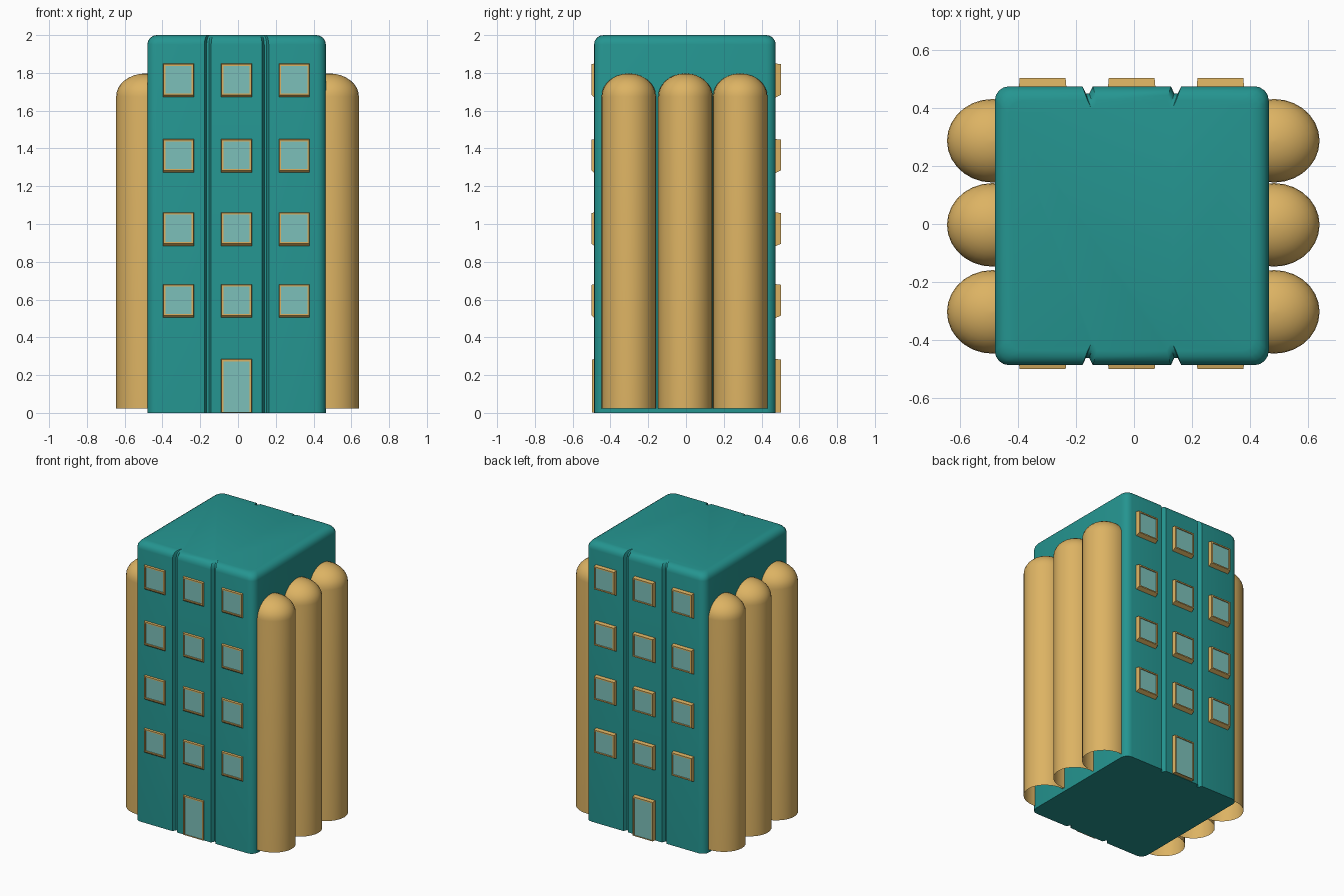
import bpy, bmesh, math

if "Cube" in bpy.data.objects:
    bpy.data.objects.remove(bpy.data.objects["Cube"])


def material(name, rgb):
    m = bpy.data.materials.new(name)
    m.diffuse_color = (*rgb, 1)
    m.use_nodes = True
    m.node_tree.nodes["Principled BSDF"].inputs["Base Color"].default_value = m.diffuse_color
    return m


TEAL = material("teal wall", (0.018, 0.30, 0.28))
TAN = material("warm tan", (0.72, 0.45, 0.125))
GLASS = material("pale teal glass", (0.20, 0.53, 0.49))


def loft(name, rings, mat, cap_start=False, cap_end=False, smooth=None):
    """Skin a list of equal-length closed rings."""
    bm = bmesh.new()
    loops = [[bm.verts.new(p) for p in ring] for ring in rings]
    n = len(loops[0])
    for a, b in zip(loops, loops[1:]):
        for i in range(n):
            j = (i + 1) % n
            bm.faces.new((a[i], a[j], b[j], b[i]))
    if cap_start:
        bm.faces.new(loops[0][::-1])
    if cap_end:
        bm.faces.new(loops[-1])
    bmesh.ops.recalc_face_normals(bm, faces=bm.faces)
    me = bpy.data.meshes.new(name)
    bm.to_mesh(me)
    bm.free()
    me.materials.append(mat)
    ob = bpy.data.objects.new(name, me)
    bpy.context.collection.objects.link(ob)
    if smooth:
        bpy.ops.object.select_all(action='DESELECT')
        ob.select_set(True)
        bpy.context.view_layer.objects.active = ob
        bpy.ops.object.shade_smooth_by_angle(angle=math.radians(smooth))
    return ob


# Tower body: rounded plan with two grooves on front and back, rounded roof edge
CX, CY, HX, HY, R = -0.0075, -0.006, 0.4725, 0.481, 0.05


def corner(sx, sy, start):
    return [(CX + sx * (HX - R) + R * math.cos(math.radians(start + 22.5 * k)),
             CY + sy * (HY - R) + R * math.sin(math.radians(start + 22.5 * k)))
            for k in range(5)]


def grooves(sy):
    pts = []
    for gx in (-0.16, 0.145):
        for dx, depth in ((-0.018, 0), (-0.006, 0.025), (0.006, 0.025), (0.018, 0)):
            pts.append((gx + dx, CY + sy * (HY - depth)))
    return pts if sy < 0 else pts[::-1]


plan = (corner(-1, -1, 180) + grooves(-1) + corner(1, -1, 270)
        + corner(1, 1, 0) + grooves(1) + corner(-1, 1, 90))


def plan_ring(z, inset):
    kx, ky = 1 - inset / HX, 1 - inset / HY
    return [(CX + (x - CX) * kx, CY + (y - CY) * ky, z) for x, y in plan]


roof = [(2 - R + R * math.sin(a), R * (1 - math.cos(a)))
        for a in (math.pi / 8 * k for k in range(5))]
loft("tower_body", [plan_ring(0, 0)] + [plan_ring(z, i) for z, i in roof],
     TEAL, True, True, 35)

# Domed half-columns along both sides, open at the foot
RX, RY, SHOULDER, DOME, SEG = 0.157, 0.144, 1.675, 0.122, 28
for side, cx in (("left", -0.488), ("right", 0.483)):
    for i, cy in enumerate((-0.303, -0.003, 0.287)):
        levels = [(0.022, 1)] + [(SHOULDER + DOME * math.sin(t), math.cos(t))
                                 for t in (math.radians(11 * k) for k in range(9))]
        rings = [[(cx + RX * s * math.cos(2 * math.pi * k / SEG),
                   cy + RY * s * math.sin(2 * math.pi * k / SEG), z)
                  for k in range(SEG)] for z, s in levels]
        loft(f"{side}_column_{i + 1}", rings, TAN, False, True, 40)


# Framed opening: flared frame with a recessed pane
def rect(x, w, z0, z1, y):
    return [(x - w, y, z0), (x + w, y, z0), (x + w, y, z1), (x - w, y, z1)]


def opening(name, x, z0, z1, wall, face, sill):
    out = 1 if face > 0 else -1
    pane = face - out * 0.007
    inner = z0 + (sill + 0.008 if sill else 0.003)
    loft(name + "_frame", [
        rect(x, 0.082, z0, z1, wall - out * 0.005),
        rect(x, 0.079, z0 + sill, z1 - 0.004, face),
        rect(x, 0.070, inner, z1 - 0.013, face),
        rect(x, 0.070, inner, z1 - 0.013, pane)], TAN)
    glass = rect(x, 0.0705, inner, z1 - 0.012, pane)
    loft(name + "_glass", [glass, [(a, b - out * 0.002, c) for a, b, c in glass]],
         GLASS, True, True)


for side, wall, face in (("front", -0.487, -0.5), ("back", 0.475, 0.503)):
    for row, z in enumerate((0.50, 0.88, 1.268, 1.668)):
        for col, x in enumerate((-0.315, -0.008, 0.298)):
            opening(f"{side}_window_{row + 1}_{col + 1}", x, z, z + 0.182,
                    wall, face, 0.016)
    opening(f"{side}_door", -0.008, 0.003, 0.286, wall,
            -0.497 if side == "front" else face, 0)
